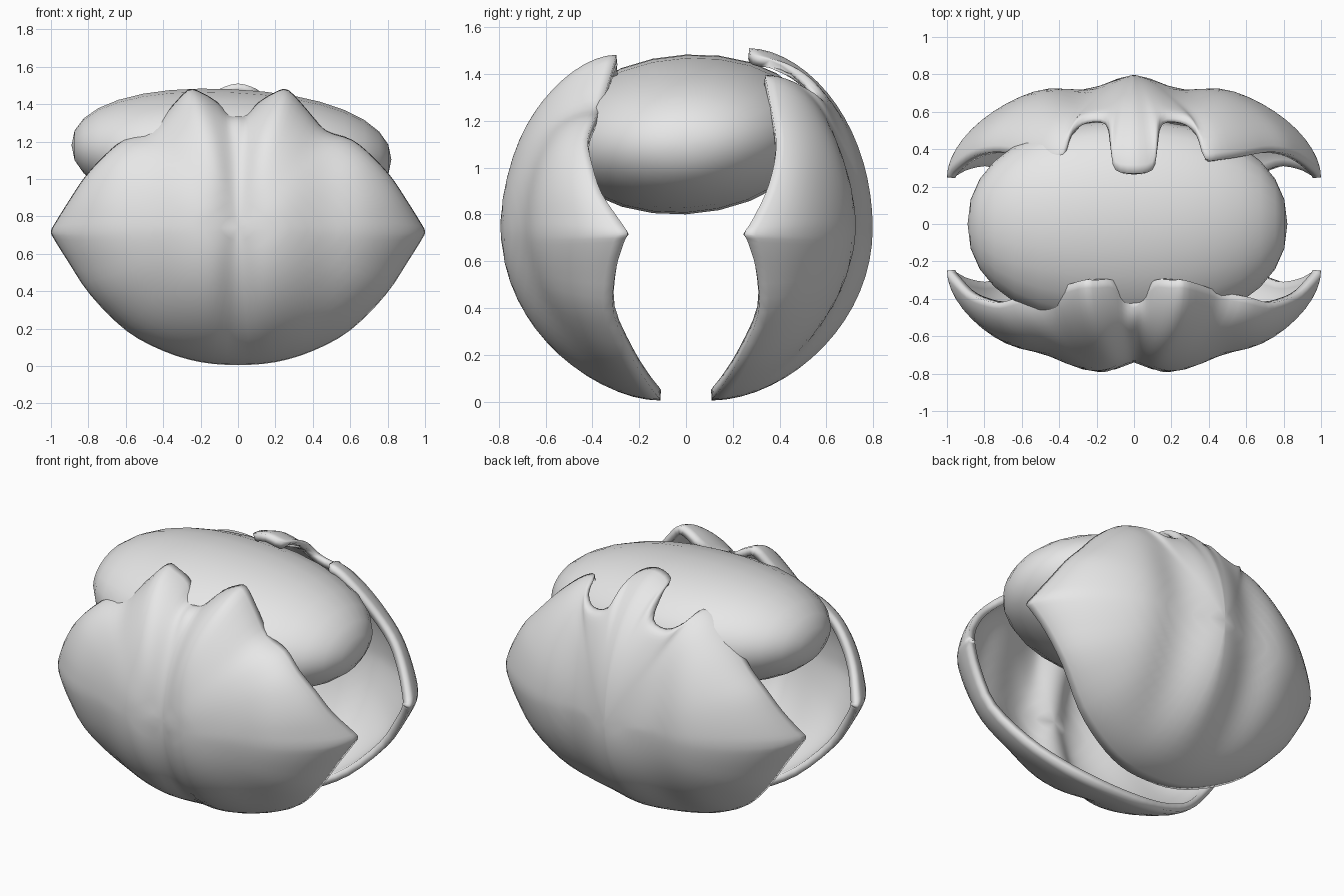
import bpy, bmesh, math
from mathutils import Vector

cube = bpy.data.objects.get("Cube")
if cube:
    bpy.data.objects.remove(cube)

grey = bpy.data.materials.new("plain grey")
grey.use_nodes = True
grey.diffuse_color = (0.8, 0.8, 0.8, 1)
grey.node_tree.nodes["Principled BSDF"].inputs["Base Color"].default_value = (0.8, 0.8, 0.8, 1)


def finish(bm, name, angle):
    mesh = bpy.data.meshes.new(name)
    bm.to_mesh(mesh)
    bm.free()
    mesh.materials.append(grey)
    obj = bpy.data.objects.new(name, mesh)
    bpy.context.collection.objects.link(obj)
    bpy.ops.object.select_all(action="DESELECT")
    obj.select_set(True)
    bpy.context.view_layer.objects.active = obj
    bpy.ops.object.shade_smooth_by_angle(angle=math.radians(angle))
    return obj


def smooth_loop(points, steps=3):
    """Closed Catmull-Rom curve through the points."""
    out, n = [], len(points)
    for i in range(n):
        a, b, c, d = (Vector(points[(i + k) % n]) for k in (-1, 0, 1, 2))
        for s in range(steps):
            t = s / steps
            out.append(0.5 * (2 * b + (c - a) * t + (2 * a - 5 * b + 4 * c - d) * t ** 2
                              + (3 * b - a - 3 * c + d) * t ** 3))
    return out


def relax(loop, passes=30):
    """Average neighbours so lobes and notches fade out."""
    for _ in range(passes):
        loop = [(loop[i - 1] + 2 * p + loop[(i + 1) % len(loop)]) / 4 for i, p in enumerate(loop)]
    return loop


def shell(name, side, half_rim, ridge, rings=16):
    """Domed half shell: half_rim runs bottom to top as (x, depth, z)."""
    rim = smooth_loop(half_rim + [(-x, y, z) for x, y, z in half_rim[-2:0:-1]])
    base = relax(rim)
    mid_z, depth = 0.74, 0.805
    bm = bmesh.new()
    loops = []
    for k in range(1, rings + 1):
        r = min(math.sin(k / rings * math.pi / 2), 1)
        dome = (1 - r ** 2) ** 0.53
        loop = []
        for p, b in zip(rim, base):
            q = b.lerp(p, r ** 4)
            x = q.x * r
            y = q.y + (depth - q.y) * dome - ridge(abs(x)) * (1 - r ** 6)
            loop.append(bm.verts.new((x, side * y, mid_z + (q.z - mid_z) * r)))
        loops.append(loop)
    pole = bm.verts.new((0, side * (depth - ridge(0)), mid_z))
    n = len(rim)
    for i in range(n):
        j = (i + 1) % n
        bm.faces.new((pole, loops[0][i], loops[0][j]))
        for a, b in zip(loops, loops[1:]):
            bm.faces.new((a[i], b[i], b[j], a[j]))
    bm.normal_update()
    if sum(f.normal.y * f.calc_area() for f in bm.faces) * side < 0:
        bmesh.ops.reverse_faces(bm, faces=bm.faces[:])
    obj = finish(bm, name, 60)
    wall = obj.modifiers.new("wall", "SOLIDIFY")
    wall.thickness = 0.045
    wall.offset = -1
    return obj


# Shared lower rim, from the bottom centre up to the pointed side corner
lower = [(0, 0.11, 0.005), (0.2, 0.12, 0.02), (0.4, 0.165, 0.08), (0.6, 0.23, 0.19),
         (0.79, 0.31, 0.38), (0.91, 0.3, 0.56), (0.985, 0.265, 0.68), (1, 0.25, 0.72)]

# Front shell: two lobes with a notch and groove between them
front_top = [(0.975, 0.28, 0.77), (0.9, 0.36, 0.89), (0.82, 0.4, 1.01), (0.72, 0.42, 1.12),
             (0.61, 0.39, 1.21), (0.47, 0.365, 1.26), (0.37, 0.33, 1.37), (0.27, 0.3, 1.475),
             (0.2, 0.3, 1.465), (0.11, 0.3, 1.41), (0.05, 0.37, 1.345), (0, 0.42, 1.335)]
shell("front_shell", -1, lower + front_top,
      lambda x: 0.065 * math.exp(-(x / 0.1) ** 2) + 0.035 * math.exp(-((x - 0.48) / 0.15) ** 2))

# Back shell: a central tongue with a notch and a lobe on each side
back_top = [(0.975, 0.28, 0.77), (0.9, 0.34, 0.89), (0.82, 0.375, 1.01), (0.72, 0.385, 1.12),
            (0.6, 0.365, 1.25), (0.47, 0.345, 1.36), (0.38, 0.35, 1.395), (0.33, 0.48, 1.34),
            (0.25, 0.54, 1.3), (0.15, 0.53, 1.33), (0.125, 0.4, 1.44), (0.1, 0.29, 1.48),
            (0, 0.27, 1.51)]
shell("back_shell", 1, lower + back_top,
      lambda x: 0.065 * math.exp(-((x - 0.25) / 0.17) ** 2))

# Kernel: broad, slightly tilted egg whose sides sit inside the shells
bm = bmesh.new()
bmesh.ops.create_uvsphere(bm, u_segments=24, v_segments=16, radius=1)
for v in bm.verts:
    t, a, b = v.co.z, v.co.x, v.co.y
    ring = math.hypot(a, b)
    if ring > 1e-5:
        girth = (1 - min(abs(t), 1) ** 2.2) ** (1 / 2.2) / ring
        a, b = a * girth, b * girth
    x = 0.855 * t - 0.035
    v.co = (x, 0.555 * a, 1.14 + 0.338 * b - 0.045 * x + 0.025 * a)
bmesh.ops.recalc_face_normals(bm, faces=bm.faces[:])
finish(bm, "kernel", 60)
